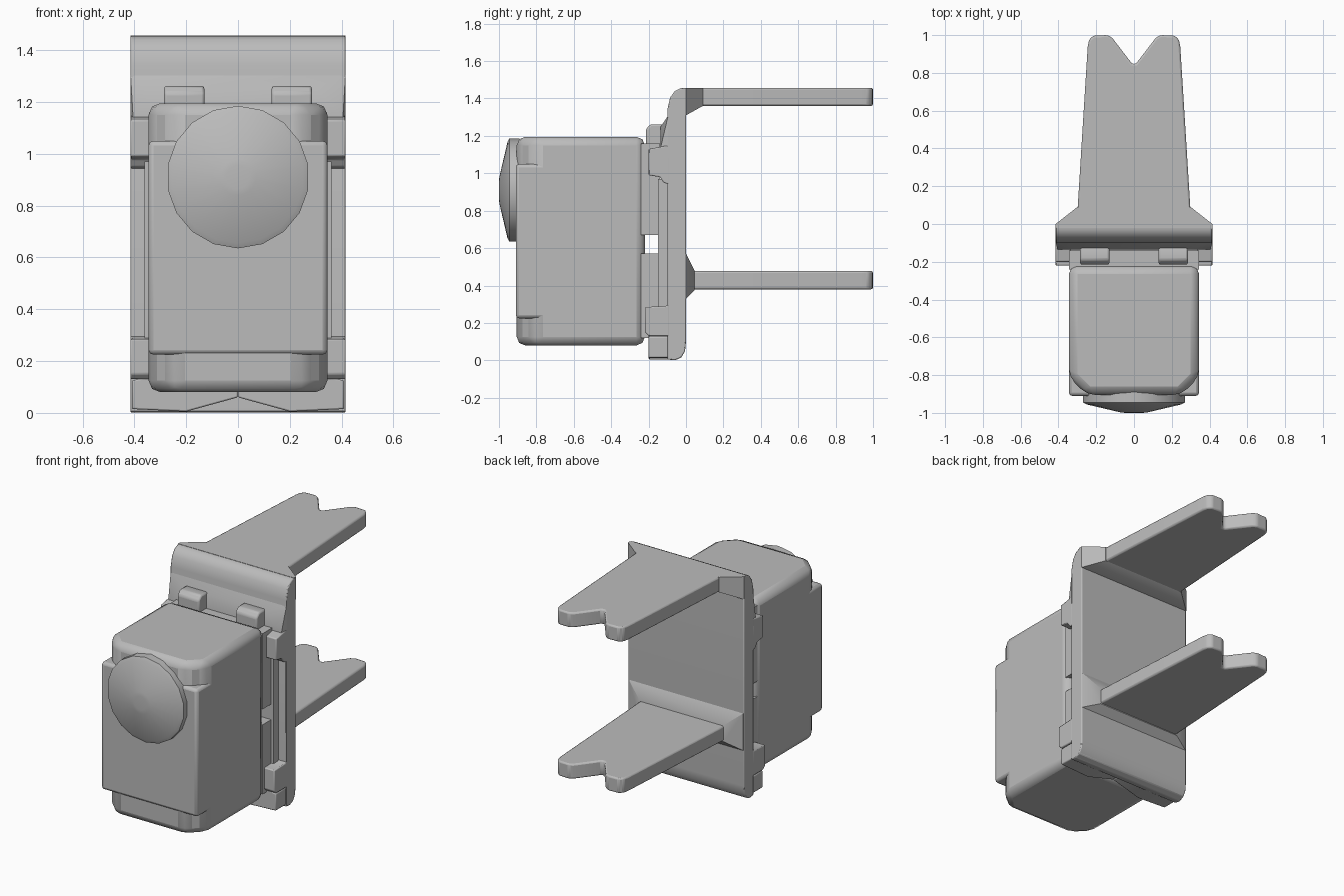
import bpy, bmesh, math
from mathutils import Vector

cube = bpy.data.objects.get("Cube")
if cube:
    bpy.data.objects.remove(cube, do_unlink=True)

grey = bpy.data.materials.new("plain grey")
grey.use_nodes = True
COLOUR = (0.5, 0.5, 0.5, 1)
grey.diffuse_color = COLOUR
grey.node_tree.nodes["Principled BSDF"].inputs["Base Color"].default_value = COLOUR


def finish(name, bm, bevel=0, segments=2):
    bmesh.ops.recalc_face_normals(bm, faces=bm.faces)
    mesh = bpy.data.meshes.new(name)
    bm.to_mesh(mesh)
    bm.free()
    mesh.materials.append(grey)
    ob = bpy.data.objects.new(name, mesh)
    bpy.context.collection.objects.link(ob)
    if bevel:
        mod = ob.modifiers.new("Bevel", "BEVEL")
        mod.width, mod.segments, mod.limit_method = bevel, segments, "ANGLE"
    bpy.ops.object.select_all(action="DESELECT")
    ob.select_set(True)
    bpy.context.view_layer.objects.active = ob
    bpy.ops.object.shade_smooth_by_angle(angle=math.radians(30))
    return ob


def extrude(name, outline, axis, low, high, bevel=0, segments=2):
    """Extrude a 2D outline along x, y or z."""
    bm = bmesh.new()
    i = "xyz".index(axis)

    def place(p, depth):
        q = list(p)
        q.insert(i, depth)
        return bm.verts.new(q)
    a = [place(p, low) for p in outline]
    b = [place(p, high) for p in outline]
    bm.faces.new(a)
    bm.faces.new(b[::-1])
    for k in range(len(a)):
        j = (k + 1) % len(a)
        bm.faces.new((a[k], a[j], b[j], b[k]))
    return finish(name, bm, bevel, segments)


def taper(name, rects):
    """Convex block through rectangles (y, half width, low z, high z)."""
    bm = bmesh.new()
    for y, w, z0, z1 in rects:
        for x in (-w, w):
            for z in (z0, z1):
                bm.verts.new((x, y, z))
    bmesh.ops.convex_hull(bm, input=bm.verts[:])
    bmesh.ops.dissolve_limit(bm, angle_limit=0.01, verts=bm.verts[:], edges=bm.edges[:])
    return finish(name, bm)


def box(name, w, y0, y1, z0, z1, bevel=0):
    return extrude(name, [(-w, y0), (w, y0), (w, y1), (-w, y1)], "z", z0, z1, bevel)


def both(half):
    """Mirror an outline in x."""
    return half + [(-x, v) for x, v in reversed(half)]


# Housing, with cut front corners above and below a square middle
extrude("housing", both([(0.345, -0.22), (0.345, -0.81), (0.25, -0.905)]),
        "z", 0.08, 1.195, 0.045)
box("housing_middle", 0.345, -0.91, -0.5, 0.225, 1.05, 0.018)
box("housing_rear_upper", 0.343, -0.24, -0.14, 0.67, 1.16)
box("housing_rear_lower", 0.343, -0.24, -0.1, 0.12, 0.50)
box("housing_rear_step", 0.343, -0.24, -0.15, 0.49, 0.57)

# Round knob, a stepped cone
bm = bmesh.new()
rings = []
SIDES = 18
for y, r in ((-0.89, 0.275), (-0.945, 0.275), (-0.955, 0.255), (-0.998, 0.07), (-1.0, 0.045)):
    rings.append([bm.verts.new((r * math.cos(t), y, 0.91 + r * math.sin(t)))
                  for t in (math.tau * (k + 0.5) / SIDES for k in range(SIDES))])
for a, b in zip(rings, rings[1:]):
    for k in range(SIDES):
        j = (k + 1) % SIDES
        bm.faces.new((a[k], a[j], b[j], b[k]))
bm.faces.new(rings[0])
bm.faces.new(rings[-1])
finish("knob", bm)

# Mounting plate, rounded over at the top and bottom
extrude("mounting_plate", [(-0.1, 0.005), (-0.06, 0.0), (-0.025, 0.015), (-0.005, 0.05),
                           (0, 0.1), (0, 1.455), (-0.03, 1.455), (-0.06, 1.44),
                           (-0.085, 1.405), (-0.1, 1.34)], "x", -0.415, 0.415, 0.006)
box("plate_core", 0.36, -0.15, -0.09, 0.28, 0.97)
taper("upper_flange", [(-0.095, 0.415, 1.1, 1.31), (-0.135, 0.3, 1.1, 1.25),
                       (-0.135, 0.405, 1.1, 1.14)])

# Clips that hold the housing on each side
for side, s in (("left", 1), ("right", -1)):
    lo, hi = sorted((s * 0.335, s * 0.415))
    extrude(side + "_upper_clip", [(-0.09, 0.94), (-0.12, 0.95), (-0.14, 0.98), (-0.2, 0.99),
                                   (-0.2, 1.13), (-0.09, 1.15)], "x", lo, hi, 0.006)
    extrude(side + "_lower_clip", [(-0.09, 0.3), (-0.11, 0.29), (-0.22, 0.285),
                                   (-0.22, 0.15), (-0.2, 0.13), (-0.09, 0.13)],
            "x", lo, hi, 0.006)
    lo, hi = sorted((s * 0.13, s * 0.285))
    extrude(side + "_top_tab", [(-0.09, 1.13), (-0.215, 1.13), (-0.215, 1.235),
                                (-0.19, 1.262), (-0.13, 1.262), (-0.09, 1.24)],
            "x", lo, hi, 0.01)
    extrude(side + "_foot", [(s * x, z) for x, z in
                             ((0, 0.06), (0.2, 0.005), (0.41, 0.015), (0.41, 0.125),
                              (0.34, 0.14), (0, 0.14))], "y", -0.2, -0.09, 0.006)

# Two forked prongs with flared roots
outline = both([(0.302, 0.0), (0.298, 0.09), (0.245, 0.94), (0.238, 0.975), (0.215, 0.997),
                (0.14, 1.0), (0.115, 0.985), (0.01, 0.848)])
for level, z0, z1 in (("upper", 1.36, 1.457), ("lower", 0.38, 0.477)):
    extrude(level + "_prong", outline, "z", z0, z1, 0.01)
taper("upper_root", [(-0.02, 0.415, 1.31, 1.457), (0, 0.415, 1.31, 1.457),
                     (0.09, 0.3, 1.36, 1.457)])
taper("lower_root", [(-0.02, 0.41, 0.33, 0.57), (0, 0.41, 0.33, 0.57),
                     (0.045, 0.302, 0.375, 0.482)])
